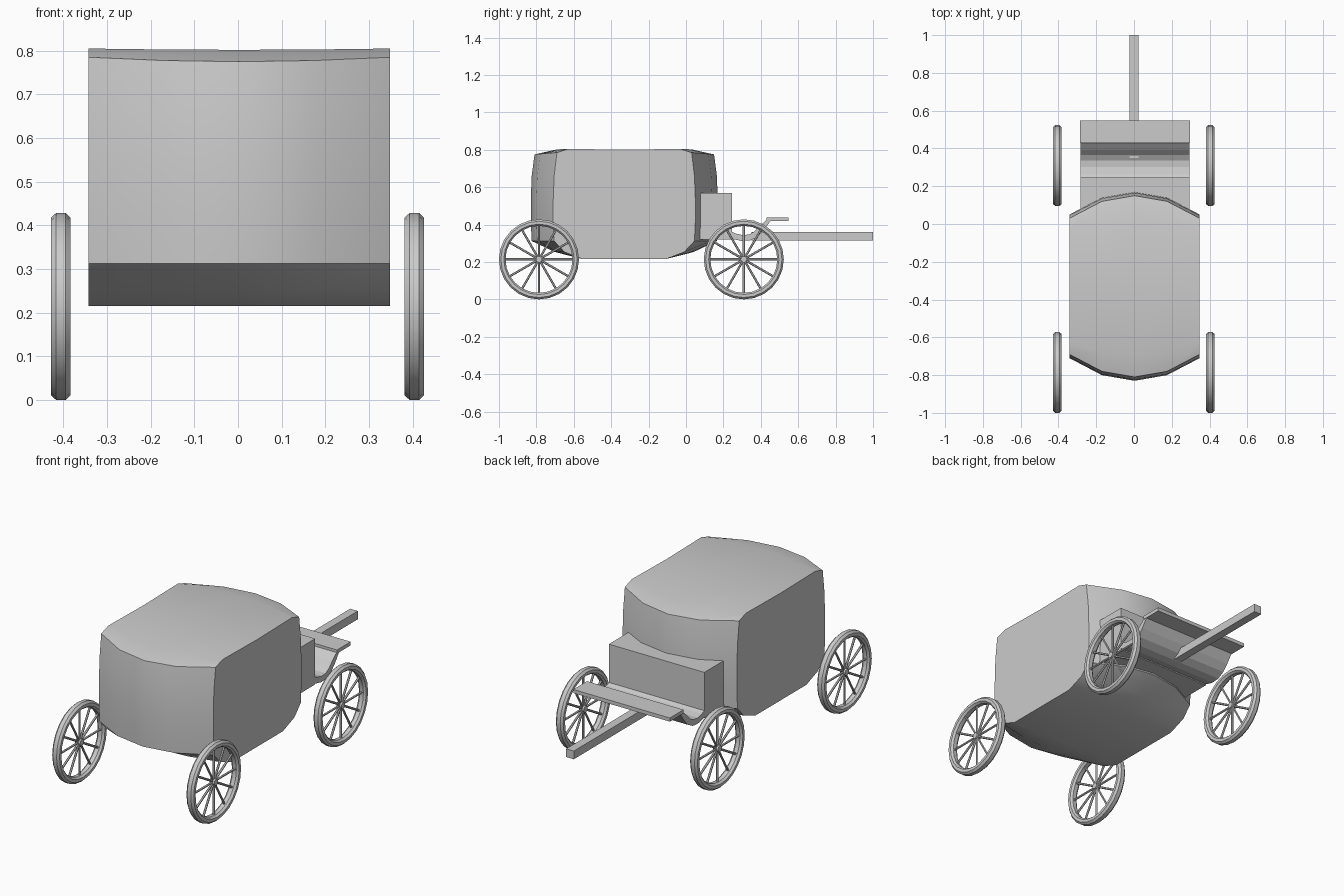
import bpy, bmesh
from math import sin, cos, pi
from mathutils import Matrix, Vector

if "Cube" in bpy.data.objects:
    bpy.data.objects.remove(bpy.data.objects["Cube"])


def finish(name, bm, angle=None):
    bmesh.ops.recalc_face_normals(bm, faces=bm.faces)
    me = bpy.data.meshes.new(name)
    bm.to_mesh(me)
    bm.free()
    ob = bpy.data.objects.new(name, me)
    bpy.context.collection.objects.link(ob)
    if angle:
        bpy.ops.object.select_all(action='DESELECT')
        ob.select_set(True)
        bpy.context.view_layer.objects.active = ob
        bpy.ops.object.shade_smooth_by_angle(angle=angle)
    return ob


def loft(bm, rings, closed=False):
    # skin a list of closed point loops; cap the ends unless the loft is closed
    rows = [[bm.verts.new(p) for p in r] for r in rings]
    pairs = list(zip(rows, rows[1:])) + ([(rows[-1], rows[0])] if closed else [])
    for a, b in pairs:
        for i in range(len(a)):
            j = (i + 1) % len(a)
            bm.faces.new((a[i], a[j], b[j], b[i]))
    if not closed:
        bm.faces.new(rows[0])
        bm.faces.new(rows[-1])


def box(name, x0, x1, y0, y1, z0, z1):
    bm = bmesh.new()
    loft(bm, [[(x, y0, z0), (x, y1, z0), (x, y1, z1), (x, y0, z1)] for x in (x0, x1)])
    return finish(name, bm)


# Coach body: side profile (half length, height, bulge at centre, drop at centre)
half = [(0.30, 0.805, 0.06, 0.003), (0.36, 0.785, 0.12, 0.01), (0.375, 0.66, 0.12, 0),
        (0.38, 0.53, 0.12, 0), (0.38, 0.42, 0.12, 0), (0.375, 0.312, 0.12, 0),
        (0.32, 0.253, 0.05, 0), (0.22, 0.215, 0.0, 0)]
rings = []
for x, t in ((-0.342, 0), (-0.17, 0.75), (0.003, 1), (0.175, 0.75), (0.348, 0)):
    back = [(x, -0.33 + d + b * t, z - s * t) for d, z, b, s in half]
    front = [(x, -0.66 - y, z) for x, y, z in reversed(back)]
    rings.append([(x, -0.33, 0.80)] + back + front)
bm = bmesh.new()
loft(bm, rings)
finish("coach_body", bm, 0.5)

# Driver's box and foot board
box("driver_box", -0.282, 0.294, 0.065, 0.245, 0.32, 0.57)
box("foot_board", -0.286, 0.296, 0.43, 0.548, 0.418, 0.438)

# Curved footwell: thick strip swept across the width
path = [(0.22, 0.355), (0.26, 0.337), (0.30, 0.328), (0.34, 0.331),
        (0.375, 0.35), (0.405, 0.382), (0.44, 0.43)]
upper, lower = [], []
for i, p in enumerate(path):
    a, b = Vector(path[max(i - 1, 0)]), Vector(path[min(i + 1, len(path) - 1)])
    d = (b - a).normalized()
    n = Vector((-d.y, d.x)) * 0.016
    upper.append(Vector(p) + n)
    lower.append(Vector(p) - n)
upper[-1] = Vector((0.445, 0.436))
section = upper + lower[::-1]
bm = bmesh.new()
loft(bm, [[(x, p.x, p.y) for p in section] for x in (-0.282, 0.294)])
finish("footwell", bm)

# Draw pole
box("draw_pole", -0.023, 0.023, 0.35, 1.0, 0.315, 0.36)

# Wheel: chamfered rim, twelve spokes and hub, axle along x
bm = bmesh.new()
rim = [(-0.011, 0.214), (0.011, 0.214), (0.022, 0.204), (0.022, 0.188),
       (0.011, 0.179), (-0.011, 0.179), (-0.022, 0.188), (-0.022, 0.204)]
N = 24
loft(bm, [[(x, r * cos(2 * pi * k / N), r * sin(2 * pi * k / N)) for x, r in rim]
          for k in range(N)], closed=True)
for k in range(12):
    m = Matrix.Rotation(2 * pi * k / 12, 4, 'X') @ Matrix.Translation((0, 0, 0.097))
    bmesh.ops.create_cone(bm, segments=6, radius1=0.006, radius2=0.006,
                          depth=0.176, cap_ends=True, matrix=m)
bmesh.ops.create_cone(bm, segments=12, radius1=0.017, radius2=0.017, depth=0.03,
                      cap_ends=True, matrix=Matrix.Rotation(pi / 2, 4, 'Y'))
wheel = finish("wheel_front_left", bm, 0.6)
wheel.location = (-0.406, -0.786, 0.214)
for name, x, y in (("wheel_front_right", 0.404, -0.786),
                   ("wheel_back_left", -0.406, 0.309),
                   ("wheel_back_right", 0.404, 0.309)):
    w = wheel.copy()
    w.name = name
    w.location = (x, y, 0.214)
    bpy.context.collection.objects.link(w)
